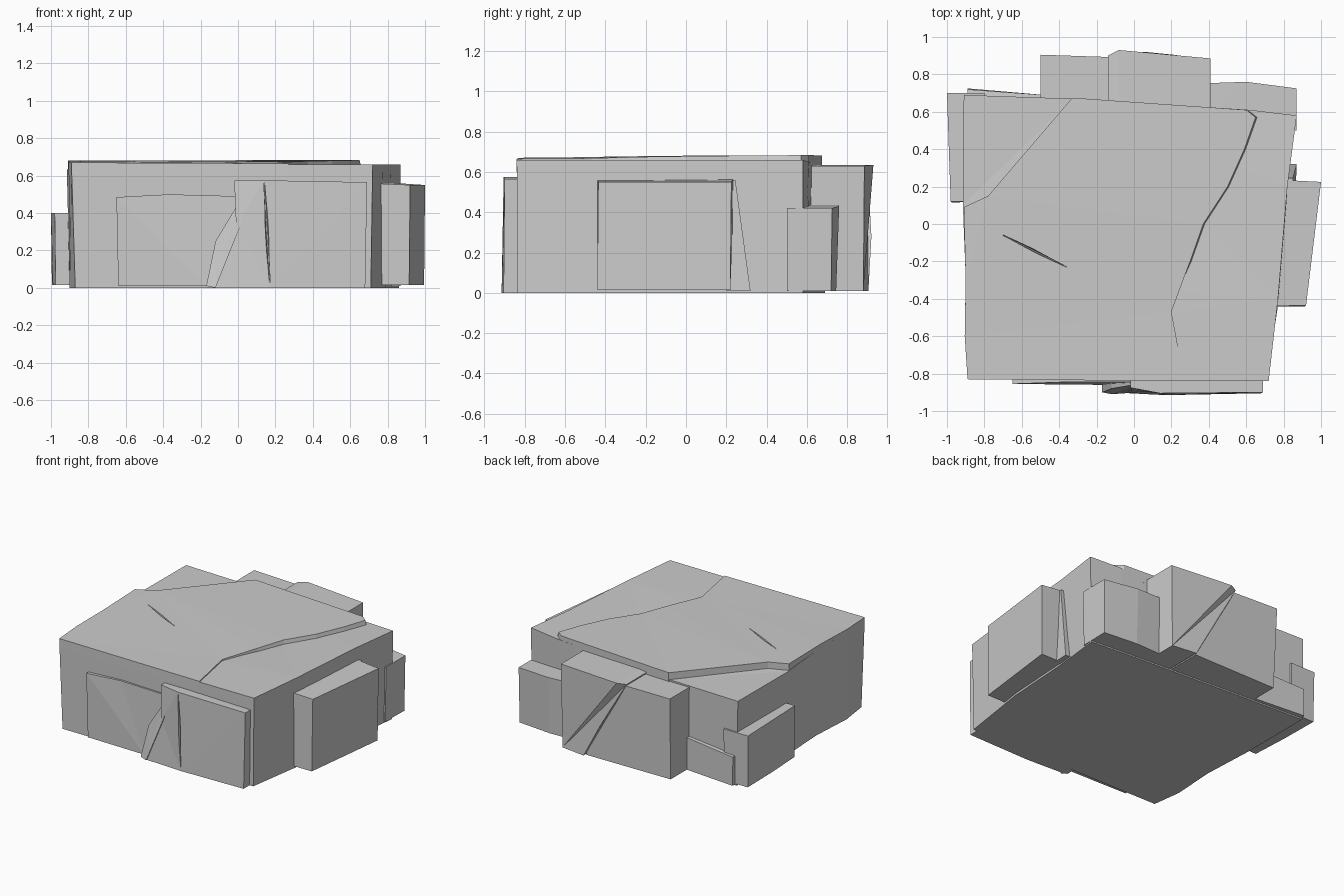
import bpy, bmesh
from mathutils import Vector

if "Cube" in bpy.data.objects:
    bpy.data.objects.remove(bpy.data.objects["Cube"])


def make(name, rings):
    """Solid lofted through matching rings of 3D points, flat faced."""
    bm = bmesh.new()
    loops = [[bm.verts.new(p) for p in ring] for ring in rings]
    n = len(loops[0])
    bm.faces.new(loops[0][::-1])
    bm.faces.new(loops[-1])
    for a, b in zip(loops, loops[1:]):
        for i in range(n):
            j = (i + 1) % n
            bm.faces.new((a[i], a[j], b[j], b[i]))
    bmesh.ops.triangulate(bm, faces=[f for f in bm.faces if len(f.verts) > 4])
    bmesh.ops.recalc_face_normals(bm, faces=bm.faces)
    me = bpy.data.meshes.new(name)
    bm.to_mesh(me)
    bm.free()
    ob = bpy.data.objects.new(name, me)
    bpy.context.collection.objects.link(ob)
    return ob


def slab(name, bottom, top, z0, z1):
    """Upright block; z1 may be one height or one per corner."""
    zs = z1 if isinstance(z1, (list, tuple)) else [z1] * len(top)
    return make(name, [[(x, y, z0) for x, y in bottom],
                       [(x, y, z) for (x, y), z in zip(top, zs)]])


def panel(name, profile, y_in, ys):
    """Block against a front or back wall, drawn as an xz profile."""
    return make(name, [[(x, y_in, z) for x, z in profile],
                       [(x, y, z) for (x, z), y in zip(profile, ys)]])


def crack(target, a, b, depth, width):
    """Thin wedge cut from a to b, sunk along the depth vector."""
    a, b, d = Vector(a), Vector(b), Vector(depth)
    side = (b - a).cross(d).normalized() * width
    mid = (a + b) / 2
    cut = make("crack_cutter", [[a - side * .2 - d * .3, mid - side - d * .3, b - side * .2 - d * .3,
                                 b + side * .2 - d * .3, mid + side - d * .3, a + side * .2 - d * .3],
                                [p + s + d for p, s in zip((a, mid, b, b, mid, a),
                                 (-side * .1, -side * .3, -side * .1, side * .1, side * .3, side * .1))]])
    cut.hide_render = True
    cut.hide_set(True)
    m = target.modifiers.new("crack", 'BOOLEAN')
    m.object, m.operation, m.solver = cut, 'DIFFERENCE', 'EXACT'


# Main mass, lower edge of the stepped top
base = [(-.87, -.82), (.71, -.835), (.79, -.3), (.82, .2), (.86, .58), (.62, .60),
        (-.33, .66), (-.90, .69), (-.90, .12), (-.88, -.28), (-.90, -.6)]
rim = [(-.89, -.83), (.72, -.84), (.77, -.4), (.82, .2), (.87, .58), (.62, .61),
       (-.33, .67), (-.91, .69), (-.915, .1), (-.90, -.28), (-.905, -.6)]
slab("main_rock", base, rim, 0, [.655, .66, .66, .66, .66, .65, .63, .63, .63, .65, .655])

# Raised top sheet, bounded by the long curved step and the diagonal step
sheet = [(-.89, -.83), (.27, -.84), (.20, -.47), (.30, -.20), (.37, 0), (.50, .20),
         (.59, .40), (.65, .57), (.60, .61), (-.33, .675), (-.78, .15), (-.91, .09), (-.90, -.3), (-.905, -.6)]
foot = [(x + (.02 if 2 < i < 8 else 0), y) for i, (x, y) in enumerate(sheet)]
top = slab("top_sheet", foot, sheet, .60,
           [.67, .665, .668, .675, .678, .68, .682, .683, .683, .682, .682, .68, .677, .672])
crack(top, (-.70, -.06, .678), (-.36, -.23, .678), (0, 0, -.03), .008)

# Front blocks
panel("front_left_block", [(-.64, .01), (-.17, .01), (.0, .37), (.0, .49), (-.37, .50), (-.65, .485)],
      -.75, [-.85, -.86, -.86, -.845, -.845, -.855])
panel("front_chip", [(-.17, .01), (-.12, .0), (.02, .35), (.0, .45), (-.12, .25)],
      -.78, [-.90, -.91, -.90, -.86, -.88])
right_front = panel("front_right_block",
                    [(-.12, .0), (.17, .0), (.68, .0), (.69, .565), (.14, .575), (-.02, .575), (-.01, .33)],
                    -.75, [-.90, -.915, -.905, -.90, -.905, -.875, -.89])
crack(right_front, (.14, -.91, .56), (.17, -.92, .03), (0, .03, 0), .012)

# Right side block and the thin wedge behind it
slab("right_block", [(.70, -.44), (.915, -.44), (.995, .22), (.70, .22)],
     [(.70, -.44), (.92, -.435), (1.0, .225), (.70, .24)], .015, [.56, .55, .55, .57])
make("right_wedge", [[(.75, .20, .01), (.865, .20, .01), (.87, .32, .01), (.75, .32, .01)],
                     [(.75, .20, .56), (.845, .20, .56), (.85, .245, .56), (.75, .245, .56)]])

# Back blocks, split by a slanted step
panel("back_left_block", [(-.49, .01), (.2, .01), (.1, .61), (-.5, .62)], .5, [.88, .885, .885, .905])
panel("back_right_block", [(.21, .01), (.40, .01), (.41, .63), (-.08, .635), (-.14, .63), (.06, .28)],
      .5, [.905, .88, .885, .93, .90, .92])
slab("back_corner_block", [(.30, .50), (.86, .50), (.865, .72), (.60, .745), (.30, .735)],
     [(.30, .50), (.87, .50), (.87, .725), (.60, .76), (.30, .75)], .01, [.44, .42, .42, .43, .44])
slab("back_low_ledge", [(-.90, .5), (-.3, .5), (-.3, .675), (-.48, .69), (-.89, .725)],
     [(-.90, .5), (-.3, .5), (-.3, .675), (-.48, .69), (-.89, .72)], .01, [.24, .26, .26, .25, .22])

# Left side block
slab("left_block", [(-.80, .12), (-.975, .115), (-.99, .4), (-.995, .695), (-.80, .695)],
     [(-.80, .12), (-.98, .12), (-.99, .4), (-1.0, .70), (-.80, .70)], .015, .40)
